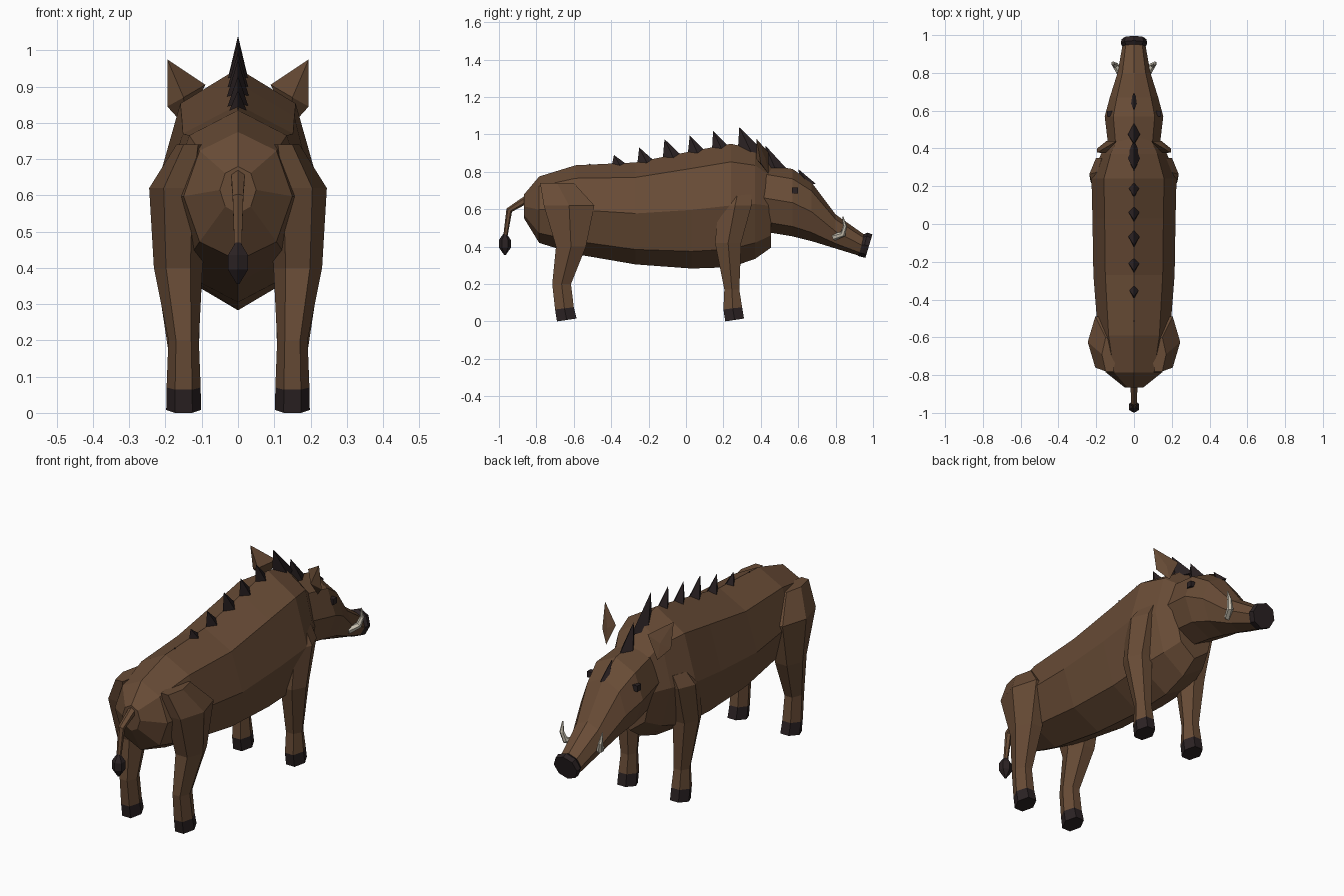
import bpy, bmesh, math
from mathutils import Vector

if "Cube" in bpy.data.objects:
    bpy.data.objects.remove(bpy.data.objects["Cube"])


def material(name, rgb):
    m = bpy.data.materials.new(name)
    m.diffuse_color = (*rgb, 1)
    m.use_nodes = True
    m.node_tree.nodes["Principled BSDF"].inputs["Base Color"].default_value = m.diffuse_color
    return m


BROWN = material("brown_hide", (0.14, 0.072, 0.037))
DARK = material("dark_bristle", (0.024, 0.016, 0.017))
IVORY = material("ivory", (0.60, 0.55, 0.45))


def finish(name, bm, mat):
    bmesh.ops.recalc_face_normals(bm, faces=bm.faces)
    me = bpy.data.meshes.new(name)
    bm.to_mesh(me)
    bm.free()
    me.materials.append(mat)
    ob = bpy.data.objects.new(name, me)
    bpy.context.collection.objects.link(ob)
    return ob


def loft(name, rings, mat):
    """Skin a list of point rings and cap both ends."""
    bm = bmesh.new()
    loops = [[bm.verts.new(p) for p in ring] for ring in rings]
    n = len(loops[0])
    for a, b in zip(loops, loops[1:]):
        for i in range(n):
            j = (i + 1) % n
            bm.faces.new((a[i], a[j], b[j], b[i]))
    bm.faces.new(loops[0])
    bm.faces.new(loops[-1])
    return finish(name, bm, mat)


def angles(n):
    return [math.tau * i / n for i in range(n)]


def trunk_ring(y, top, bottom, half, lean=0.0):
    """Upright octagon across the body, with a vertex on the spine."""
    cz, hz = (top + bottom) / 2, (top - bottom) / 2
    return [(half * math.cos(a), y + lean * hz * math.sin(a), cz + hz * math.sin(a))
            for a in angles(8)]


def leg_ring(side, z, x, rx, y0, y1, tilt=0.0):
    """Level hexagon round a leg, with a vertex facing outward."""
    cy, ry = (y0 + y1) / 2, (y1 - y0) / 2 / 0.866
    return [(side * (x + rx * math.cos(a)), cy + ry * math.sin(a), z + tilt * ry * math.sin(a))
            for a in angles(6)]


def tube(name, path, mat, n=6):
    """Tapered tube through (x, y, z, radius) points."""
    pts = [Vector(p[:3]) for p in path]
    rings = []
    for i, p in enumerate(pts):
        d = (pts[min(i + 1, len(pts) - 1)] - pts[max(i - 1, 0)]).normalized()
        u = d.cross(Vector((1, 0, 0))).normalized()
        v = d.cross(u)
        rings.append([p + path[i][3] * (math.cos(a) * u + math.sin(a) * v) for a in angles(n)])
    return loft(name, rings, mat)


# Body
loft("body", [trunk_ring(*r) for r in (
    (-0.865, 0.68, 0.55, 0.05), (-0.785, 0.775, 0.42, 0.15), (-0.59, 0.835, 0.36, 0.19),
    (-0.27, 0.85, 0.305, 0.215), (0.03, 0.91, 0.283, 0.22), (0.24, 0.95, 0.29, 0.225),
    (0.37, 0.92, 0.335, 0.175), (0.455, 0.84, 0.395, 0.12))], BROWN)

# Head and snout
loft("head", [trunk_ring(*r) for r in (
    (0.36, 0.85, 0.49, 0.13), (0.57, 0.815, 0.455, 0.155), (0.67, 0.745, 0.43, 0.128),
    (0.80, 0.572, 0.39, 0.087), (0.95, 0.457, 0.348, 0.06, 0.25))], BROWN)
loft("snout", [trunk_ring(*r) for r in (
    (0.935, 0.465, 0.35, 0.06, 0.25), (0.955, 0.475, 0.345, 0.07, 0.25),
    (0.978, 0.465, 0.34, 0.066, 0.3))], DARK)

# Legs and hooves: z, centre x, half width, back y, front y, tilt
HIND = [(0.74, 0.13, 0.04, -0.78, -0.60), (0.62, 0.165, 0.08, -0.76, -0.49),
        (0.40, 0.165, 0.067, -0.695, -0.535), (0.20, 0.15, 0.042, -0.715, -0.615),
        (0.07, 0.15, 0.047, -0.70, -0.60, 0.12), (0.008, 0.15, 0.048, -0.69, -0.585, 0.15)]
FRONT = [(0.68, 0.145, 0.05, 0.20, 0.35), (0.62, 0.165, 0.072, 0.175, 0.35),
         (0.42, 0.165, 0.065, 0.155, 0.295), (0.17, 0.15, 0.042, 0.205, 0.285),
         (0.07, 0.15, 0.047, 0.20, 0.30, 0.12), (0.008, 0.15, 0.048, 0.21, 0.31, 0.15)]
for side, label in ((-1, "left"), (1, "right")):
    for kind, spec in (("hind", HIND), ("front", FRONT)):
        rings = [leg_ring(side, *r) for r in spec]
        loft(f"{kind}_leg_{label}", rings[:-1], BROWN)
        loft(f"{kind}_hoof_{label}", rings[-2:], DARK)

    # Ear: flat kite with a raised back
    bm = bmesh.new()
    rim = [bm.verts.new((side * x, y, z)) for x, y, z in (
        (0.195, 0.378, 0.975), (0.09, 0.44, 0.905), (0.145, 0.44, 0.79), (0.195, 0.40, 0.845))]
    for y in (0.375, 0.425):
        mid = bm.verts.new((side * 0.15, y, 0.87))
        for i in range(4):
            bm.faces.new((rim[i], rim[(i + 1) % 4], mid))
    finish(f"ear_{label}", bm, BROWN)

    # Tusk
    tube(f"tusk_{label}", [(side * 0.07, 0.79, 0.45, 0.018), (side * 0.098, 0.84, 0.468, 0.016),
                           (side * 0.11, 0.85, 0.51, 0.011), (side * 0.113, 0.838, 0.56, 0.003)],
         IVORY)

    # Eye
    bm = bmesh.new()
    bmesh.ops.create_cube(bm, size=0.03)
    bmesh.ops.translate(bm, verts=bm.verts, vec=(side * 0.128, 0.583, 0.70))
    finish(f"eye_{label}", bm, DARK)

# Mane bristles: base y, base z, half length, half width, tip y, tip z
for i, (y, z, hl, hw, ty, tz) in enumerate((
        (0.36, 0.88, 0.085, 0.038, 0.285, 1.04), (0.20, 0.90, 0.062, 0.034, 0.145, 1.02),
        (0.07, 0.88, 0.062, 0.034, 0.02, 0.995), (-0.06, 0.86, 0.065, 0.034, -0.115, 0.975),
        (-0.20, 0.83, 0.062, 0.034, -0.25, 0.93), (-0.345, 0.82, 0.055, 0.030, -0.385, 0.89),
        (-0.505, 0.81, 0.03, 0.015, -0.515, 0.845), (0.475, 0.82, 0.06, 0.032, 0.425, 0.94),
        (0.655, 0.735, 0.04, 0.022, 0.60, 0.815))):
    bm = bmesh.new()
    base = [bm.verts.new(p) for p in ((hw, y, z), (0, y + hl, z), (-hw, y, z), (0, y - hl, z))]
    tip = bm.verts.new((0, ty, tz))
    bm.faces.new(base)
    for k in range(4):
        bm.faces.new((base[k], base[(k + 1) % 4], tip))
    finish(f"mane_bristle_{i + 1}", bm, DARK)

# Tail and tuft
tube("tail", [(0, -0.84, 0.66, 0.022), (0, -0.945, 0.595, 0.017), (0, -0.968, 0.44, 0.011)], BROWN)
tube("tail_tuft", [(0, -0.968, 0.47, 0.008), (0, -0.968, 0.435, 0.032),
                   (0, -0.968, 0.395, 0.032), (0, -0.968, 0.355, 0.004)], DARK)
